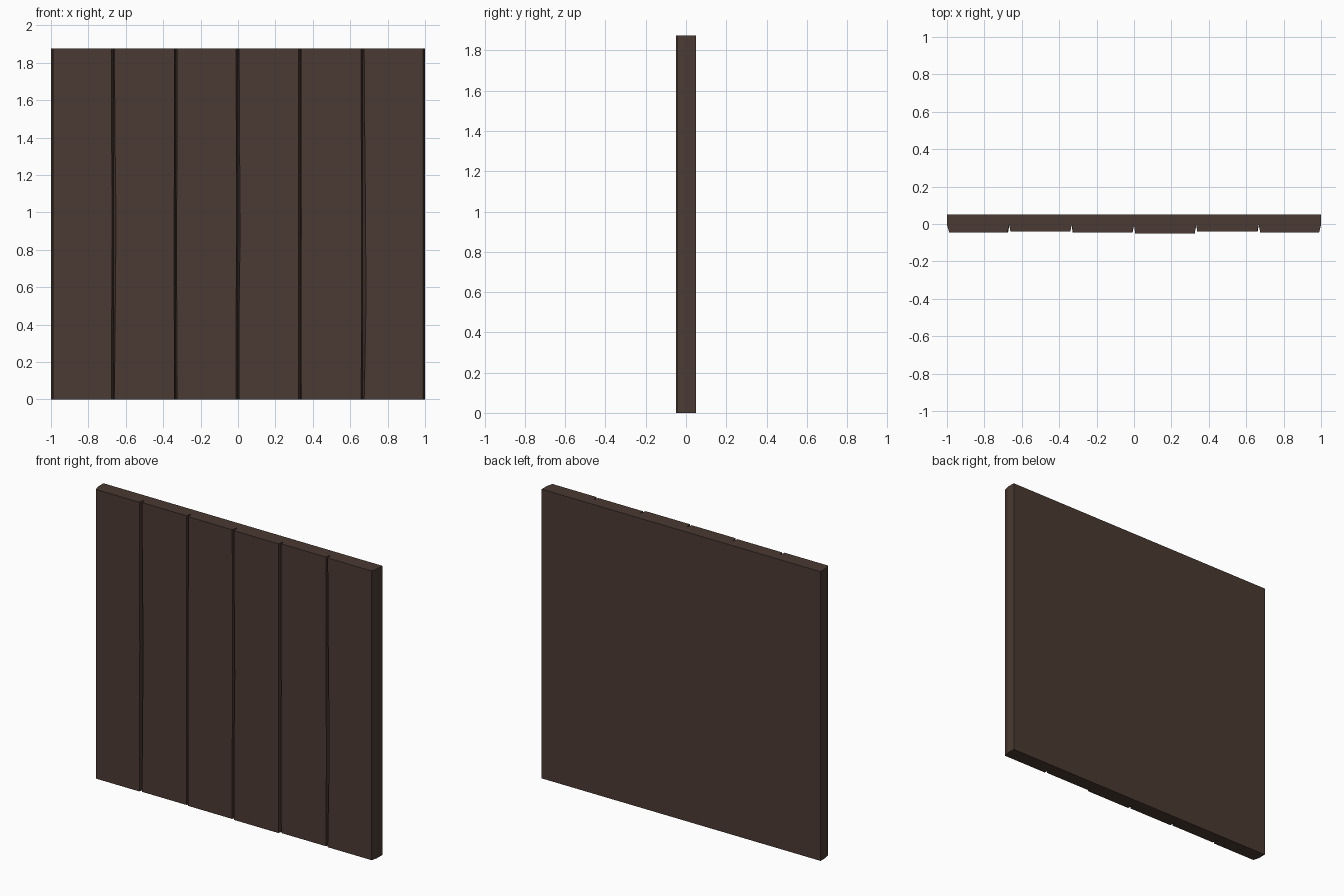
import bpy, bmesh

if "Cube" in bpy.data.objects:
    bpy.data.objects.remove(bpy.data.objects["Cube"])

# Plank front depths, and sideways drift of each groove's edges over the height
DEPTH = [-0.045, -0.04, -0.045, -0.05, -0.04, -0.045]
LEVELS = [0, 0.47, 0.94, 1.41, 1.875]
LEFT = [-0.012, -0.010, -0.008, -0.010, -0.009, -0.009, -0.010]    # groove left lip
RIGHT = [0.012, 0.006, 0.005, 0.006, 0.004, 0.008, 0.0]            # groove right lip
DRIFT = {1: [0, 0.004, 0.009, 0.003, 0], 2: [0.003, 0.001, 0, 0.003, 0.003],
         3: [0, 0, 0.006, 0.002, 0], 4: [0.001, 0, 0.001, 0, 0],
         5: [0, 0.009, 0.008, 0.003, 0]}
FLOOR = -0.005


def profile(level):
    # outline of the panel seen from above, running along the grooved front
    pts = [(-1, 0.05), (-1, FLOOR)]
    for i, y in enumerate(DEPTH):
        x0, x1 = -1 + i / 3, -1 + (i + 1) / 3
        a = DRIFT.get(i, [0] * 5)[level]
        b = DRIFT.get(i + 1, [0] * 5)[level]
        pts += [(x0 + RIGHT[i] + a, y), (x1 + LEFT[i + 1] + b * 0.4, y)]
        pts.append((x1, FLOOR))
    return pts + [(1, 0.05)]


# Plank panel lofted through the height levels
bm = bmesh.new()
rings = [[bm.verts.new((x, y, z)) for x, y in profile(k)] for k, z in enumerate(LEVELS)]
for lo, hi in zip(rings, rings[1:]):
    n = len(lo)
    for i in range(n):
        j = (i + 1) % n
        bm.faces.new((lo[i], lo[j], hi[j], hi[i]))
bm.faces.new(rings[0][::-1])
bm.faces.new(rings[-1])
bmesh.ops.recalc_face_normals(bm, faces=bm.faces)
mesh = bpy.data.meshes.new("plank_panel")
bm.to_mesh(mesh)
bm.free()
panel = bpy.data.objects.new("plank_panel", mesh)
bpy.context.collection.objects.link(panel)

# Dark brown wood
wood = bpy.data.materials.new("dark_wood")
wood.diffuse_color = (0.07, 0.042, 0.032, 1)
wood.use_nodes = True
wood.node_tree.nodes["Principled BSDF"].inputs["Base Color"].default_value = wood.diffuse_color
mesh.materials.append(wood)
